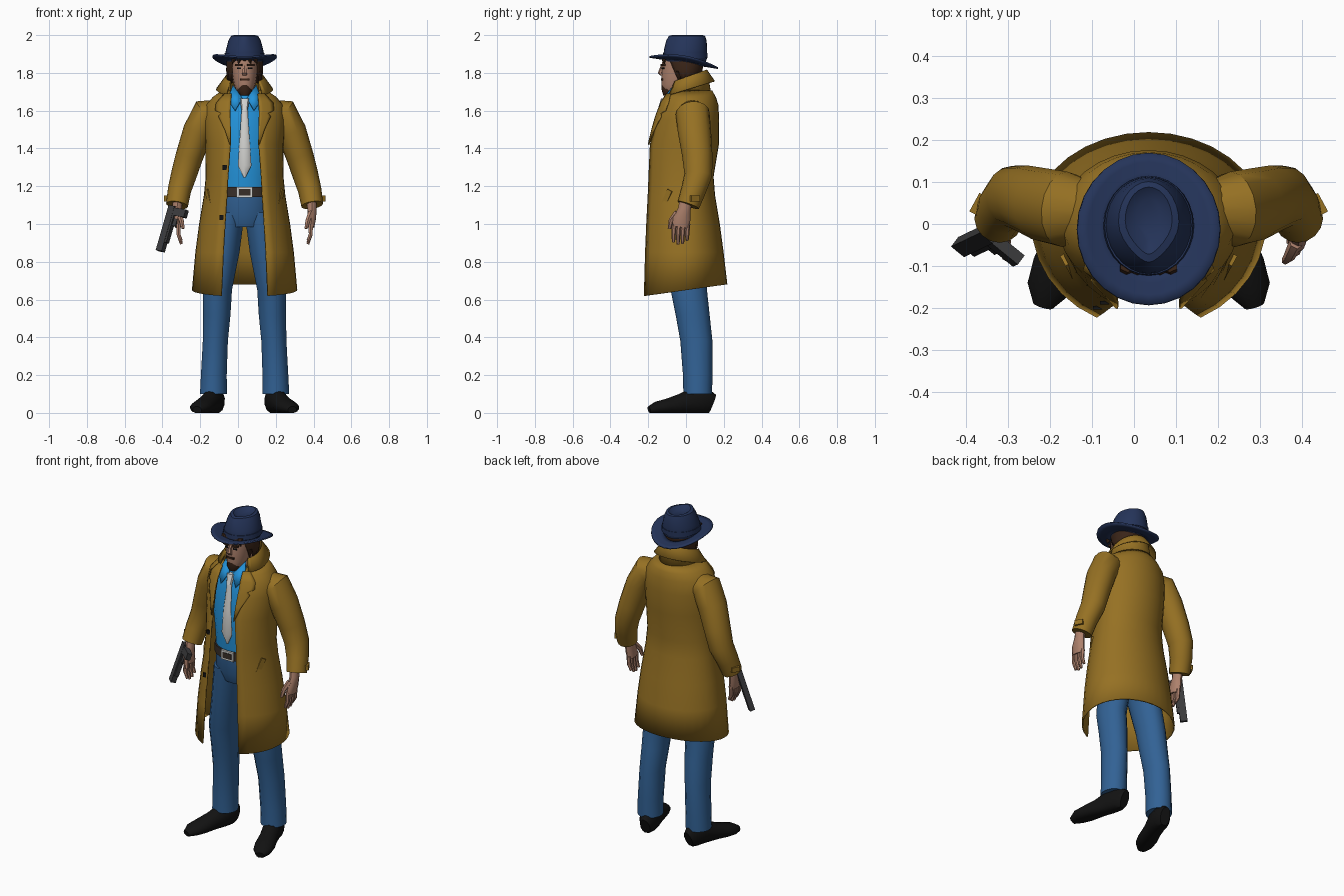
import bpy, bmesh, math
from mathutils import Vector, Matrix

cube = bpy.data.objects.get("Cube")
if cube:
    bpy.data.objects.remove(cube)

CX = 0.035  # body axis
Z = Vector((0, 0, 1))
Y = Vector((0, 1, 0))
made = []


def material(name, r, g, b):
    m = bpy.data.materials.new(name)
    m.use_nodes = True
    m.diffuse_color = (r, g, b, 1)
    m.node_tree.nodes["Principled BSDF"].inputs["Base Color"].default_value = (r, g, b, 1)
    return m


COAT = material("mustard_cloth", .305, .165, .017)
SHIRT = material("bright_blue", .017, .29, .70)
JEANS = material("denim_blue", .032, .122, .30)
HAT = material("navy_felt", .018, .034, .10)
SKIN = material("skin", .42, .22, .15)
HAIR = material("dark_brown_hair", .042, .018, .009)
BLACK = material("black_leather", .006, .006, .006)
WHITE = material("pale_grey", .66, .66, .64)
METAL = material("gunmetal", .045, .045, .048)
BELT = material("belt_brown", .04, .028, .022)


def finish(name, bm, mat, solid=0):
    bmesh.ops.remove_doubles(bm, verts=bm.verts, dist=1e-5)
    bmesh.ops.recalc_face_normals(bm, faces=bm.faces)
    me = bpy.data.meshes.new(name)
    bm.to_mesh(me)
    bm.free()
    me.materials.append(mat)
    ob = bpy.data.objects.new(name, me)
    ob.location.x = CX
    bpy.context.collection.objects.link(ob)
    if solid:
        mod = ob.modifiers.new("thickness", 'SOLIDIFY')
        mod.thickness = solid
        mod.offset = 0
    made.append(ob)
    return ob


def grid(name, rows, mat, closed=False, solid=0):
    """Skin a list of equally long point rows; closed rows are capped."""
    bm = bmesh.new()
    vs = [[bm.verts.new(p) for p in row] for row in rows]
    n = len(rows[0])
    for a, b in zip(vs, vs[1:]):
        for i in range(n if closed else n - 1):
            j = (i + 1) % n
            bm.faces.new((a[i], a[j], b[j], b[i]))
    if closed:
        bm.faces.new(vs[0])
        bm.faces.new(vs[-1])
    return finish(name, bm, mat, solid)


def tube(name, path, mat, n=14, ref=Y, axis=None):
    """Elliptic sections (x, y, z, radius along ref, radius across)."""
    c = [Vector(p[:3]) for p in path]
    rows = []
    for i, p in enumerate(path):
        t = axis or (c[min(i + 1, len(c) - 1)] - c[max(i - 1, 0)]).normalized()
        u = (ref - t * ref.dot(t)).normalized()
        v = t.cross(u)
        ring = [c[i] + u * p[3] * math.cos(k * math.tau / n) + v * p[4] * math.sin(k * math.tau / n)
                for k in range(n)]
        rows.append([(q.x, q.y, max(q.z, 0)) for q in ring])
    return grid(name, rows, mat, True)


def plate(name, loc, size, mat, rot=None):
    bm = bmesh.new()
    m = Matrix.Translation(loc) @ (rot or Matrix()) @ Matrix.Diagonal((*size, 1))
    bmesh.ops.create_cube(bm, size=1, matrix=m)
    return finish(name, bm, mat)


def arc(z, rx, yf, yb, w, n=28, tilt=0, jag=0):
    """Oval section left open by w each side of the front centre."""
    a0 = math.asin(w / rx)
    pts = []
    for i in range(n + 1):
        a = a0 + (math.tau - 2 * a0) * i / n
        y = -math.cos(a) * (yb if math.cos(a) < 0 else -yf)
        pts.append((rx * math.sin(a), y, z + tilt * y + jag * (i % 2)))
    return pts


# Coat body: height, half width, front y, back y, half opening
coat_rows = [(.65, .275, -.245, .215, .122), (.85, .257, -.237, .195, .112),
             (1.0, .237, -.23, .175, .103), (1.15, .212, -.222, .15, .093),
             (1.25, .202, -.217, .142, .088), (1.42, .203, -.202, .17, .075),
             (1.55, .212, -.168, .172, .08), (1.63, .20, -.137, .167, .083),
             (1.67, .165, -.118, .155, .08), (1.705, .115, -.10, .135, .075)]
grid("coat_body", [arc(*r, tilt=.14 if i == 0 else 0) for i, r in enumerate(coat_rows)],
     COAT, solid=.008)
grid("coat_collar", [arc(1.69, .117, -.10, .13, .075),
                     arc(1.775, .103, -.09, .112, .075, tilt=.35),
                     arc(1.71, .148, -.115, .15, .095, tilt=.3)], COAT, solid=.007)


def front_y(x, z):
    """Front surface of the coat at a point."""
    for a, b in zip(coat_rows, coat_rows[1:]):
        if a[0] <= z <= b[0]:
            f = (z - a[0]) / (b[0] - a[0])
            rx, yf = (a[k] + (b[k] - a[k]) * f for k in (1, 2))
            return yf * math.sqrt(max(0, 1 - (x / rx) ** 2))
    return -.1


# Lapels: height, inner edge, outer edge
lapel_rows = [(1.42, .073, .078), (1.5, .074, .105), (1.57, .076, .138), (1.585, .076, .125),
              (1.6, .076, .155), (1.64, .074, .15), (1.69, .07, .105)]
for s, side in ((1, "left"), (-1, "right")):
    rows = []
    for z, a, b in lapel_rows:
        xs = [a + (b - a) * k / 4 for k in range(5)]
        rows.append([(s * x, front_y(x, z) - .011, z) for x in xs])
    grid(side + "_lapel", rows, COAT, solid=.007)

    # Sleeve, cuff strap and pocket flap
    tube(side + "_sleeve", [(s * x, y, z, r, q) for x, y, z, r, q in (
        (.12, .03, 1.60, .06, .06), (.20, .035, 1.585, .09, .085), (.247, .045, 1.49, .088, .08),
        (.292, .06, 1.36, .08, .073), (.322, .065, 1.26, .074, .068),
        (.345, .04, 1.18, .066, .062), (.358, .012, 1.10, .06, .058))], COAT, 16)
    plate(side + "_cuff_strap", (s * .402, .045, 1.135), (.03, .05, .03), COAT,
          Matrix.Rotation(s * .5, 4, 'Z'))
    plate(side + "_pocket_flap", (s * .186, -.11, 1.12), (.012, .03, .13), COAT,
          Matrix.Rotation(-s * .5, 4, 'Z') @ Matrix.Rotation(-.45, 4, 'X'))

    # Hand with curled fingers and thumb
    tube(side + "_palm", [(s * .355, .0, 1.13, .035, .028), (s * .357, -.008, 1.08, .033, .026),
                          (s * .355, -.022, 1.03, .046, .024), (s * .35, -.028, .985, .046, .02)], SKIN, 10)
    for k in range(4):
        y = -.062 + k * .024
        drop = (.0, .012, .008, -.008)[k]
        tube(f"{side}_finger_{k + 1}", [(s * .35, y, 1.0, .013, .013), (s * .35, y - .004, .945, .012, .012),
                                        (s * .335, y - .004, .905 - drop, .008, .008)], SKIN, 6)
    tube(side + "_thumb", [(s * .35, -.045, 1.06, .018, .016), (s * .335, -.078, 1.02, .014, .014),
                           (s * .325, -.088, .975, .009, .009)], SKIN, 6)

    # Trouser leg
    tube(side + "_trouser_leg", [(s * x, y, z, r, q) for x, y, z, r, q in (
        (.078, -.01, 1.06, .12, .08), (.105, -.002, .85, .11, .08), (.143, .015, .65, .096, .078),
        (.147, .035, .52, .09, .074), (.155, .055, .38, .085, .068),
        (.163, .062, .2, .078, .07), (.165, .062, .1, .076, .073))], JEANS, 14, axis=Z)

    # Shoe: sections from heel to toe, flat on the ground
    tube(side + "_shoe", [(s * x, y, h * .45, h * .55, w) for x, y, h, w in (
        (.148, .138, .10, .03), (.155, .10, .135, .052), (.17, .04, .135, .053),
        (.195, -.03, .10, .052), (.22, -.10, .075, .058), (.24, -.155, .06, .052),
        (.252, -.195, .035, .024))], BLACK, 14, ref=Z)

    # Shirt collar flap
    grid(side + "_shirt_collar", [[(s * .012, -.118, 1.665), (s * .05, -.145, 1.60)],
                                  [(s * .062, -.06, 1.735), (s * .088, -.11, 1.655)]], SHIRT, solid=.008)
    # Brow and eye
    plate(side + "_brow", (s * .031, -.122, 1.842), (.038, .016, .011), HAIR,
          Matrix.Rotation(s * .35, 4, 'Z'))
    plate(side + "_eye", (s * .029, -.121, 1.824), (.022, .008, .009), BLACK,
          Matrix.Rotation(s * .35, 4, 'Z'))

# Coat buttons
for i, (x, z) in enumerate(((-.105, 1.3), (-.122, 1.035))):
    plate(f"coat_button_{i + 1}", (x, front_y(x, z) - .006, z), (.022, .008, .026), BLACK)

# Shirt, hips, belt
tube("shirt", [(0, -.01, 1.14, .13, .15), (0, -.01, 1.25, .136, .155), (0, -.005, 1.42, .15, .17),
               (0, 0, 1.55, .135, .165), (0, -.01, 1.63, .11, .12), (0, -.02, 1.69, .07, .07)],
     SHIRT, 20, axis=Z)
tube("trouser_hips", [(0, -.01, .985, .105, .12), (0, -.01, 1.05, .13, .155),
                      (0, -.01, 1.16, .133, .152)], JEANS, 20, axis=Z)
tube("belt", [(0, -.01, 1.143, .142, .16), (0, -.01, 1.195, .142, .16)], BELT, 20, axis=Z)
plate("buckle", (0, -.153, 1.169), (.085, .01, .056), WHITE)
plate("buckle_inset", (0, -.157, 1.169), (.06, .008, .034), BELT)

# Tie
tube("tie_knot", [(0, -.118, 1.665, .014, .026), (0, -.135, 1.605, .015, .017)], WHITE, 8, axis=Z)
tube("tie_blade", [(0, -.134, 1.61, .012, .016), (0, -.156, 1.45, .011, .026),
                   (0, -.159, 1.31, .011, .036), (0, -.152, 1.245, .008, .004)], WHITE, 8, axis=Z)

# Head
tube("neck", [(0, .0, 1.62, .06, .058), (0, -.01, 1.78, .06, .056)], SKIN, 12, axis=Z)
tube("head", [(0, -.085, 1.688, .03, .028), (0, -.07, 1.705, .052, .043), (0, -.05, 1.74, .08, .058),
              (0, -.035, 1.79, .094, .067), (0, -.03, 1.84, .098, .072),
              (0, -.02, 1.90, .1, .073)], SKIN, 16, axis=Z)
tube("nose", [(0, -.125, 1.84, .008, .007), (0, -.136, 1.80, .013, .016),
              (0, -.126, 1.785, .01, .012)], SKIN, 6, axis=Z)
tube("chin_beard", [(0, -.092, 1.68, .028, .022), (0, -.088, 1.705, .04, .042),
                    (0, -.093, 1.735, .037, .032)], HAIR, 10, axis=Z)
plate("moustache", (0, -.126, 1.766), (.05, .014, .011), HAIR)
grid("hair", [arc(1.745, .085, -.05, .06, .066, jag=.035), arc(1.81, .092, -.085, .08, .066),
              arc(1.865, .09, -.11, .09, .06), arc(1.90, .08, -.11, .09, .03)], HAIR, solid=.012)
for i in range(5):
    x = -.05 + i * .025
    tube(f"fringe_lock_{i + 1}", [(x, -.10, 1.89, .015, .02), (x * 1.15, -.118, 1.868, .01, .013),
                                  (x * 1.3, -.115, 1.848, .003, .003)], HAIR, 6, axis=Z)


# Hat: curled brim and pinched crown
def hat_ring(rx, ry, yc, z=None, pinch=0, n=28):
    ring = []
    for k in range(n):
        a = k * math.tau / n
        x, y = rx * math.cos(a), yc + ry * math.sin(a)
        x *= 1 - pinch * max(0, -math.sin(a)) ** 2
        h = 1.853 - .165 * y + 1.15 * x * x if z is None else z
        ring.append((x, y, h))
    return ring


brim = [hat_ring(.09 + .08 * t, .105 + .076 * t, -.008 - .004 * t) for t in (0, .35, .7, 1)]
grid("hat_brim", [list(r) + [r[0]] for r in brim], HAT, solid=.009)
grid("hat_crown", [hat_ring(.095, .11, -.004, 1.86), hat_ring(.106, .117, -.004, 1.885),
                   hat_ring(.098, .114, -.002, 1.925, .1), hat_ring(.086, .107, .002, 1.97, .3),
                   hat_ring(.072, .096, .005, 1.996, .4), hat_ring(.056, .08, .008, 2.0, .45),
                   hat_ring(.03, .052, .01, 1.982, .45)], HAT, closed=True)
tube("hat_band", [(0, -.004, 1.878, .119, .108), (0, -.003, 1.906, .118, .105)], HAT, 28, axis=Z)

# Pistol hanging muzzle down in the right hand
top, tip = Vector((-.378, -.022, 1.095)), Vector((-.447, -.055, .855))
aim = (tip - top).normalized()
side_dir = Vector((.8, -.6, 0))
side_dir = (side_dir - aim * side_dir.dot(aim)).normalized()
turn = Matrix((side_dir, aim.cross(side_dir), aim)).transposed().to_4x4()
mid = (top + tip) / 2
plate("pistol_slide", mid, (.04, .03, .25), METAL, turn)
plate("pistol_frame", mid + side_dir * .024 - aim * .02, (.016, .026, .19), METAL, turn)
plate("pistol_grip", top + side_dir * .05 + aim * .03, (.1, .028, .042), METAL, turn)
plate("pistol_guard", top + side_dir * .04 + aim * .085, (.03, .01, .04), METAL, turn)

# Smooth shading that keeps edges sharp
bpy.ops.object.select_all(action='DESELECT')
for ob in made:
    ob.select_set(True)
bpy.context.view_layer.objects.active = made[0]
bpy.ops.object.shade_smooth_by_angle(angle=math.radians(42))
